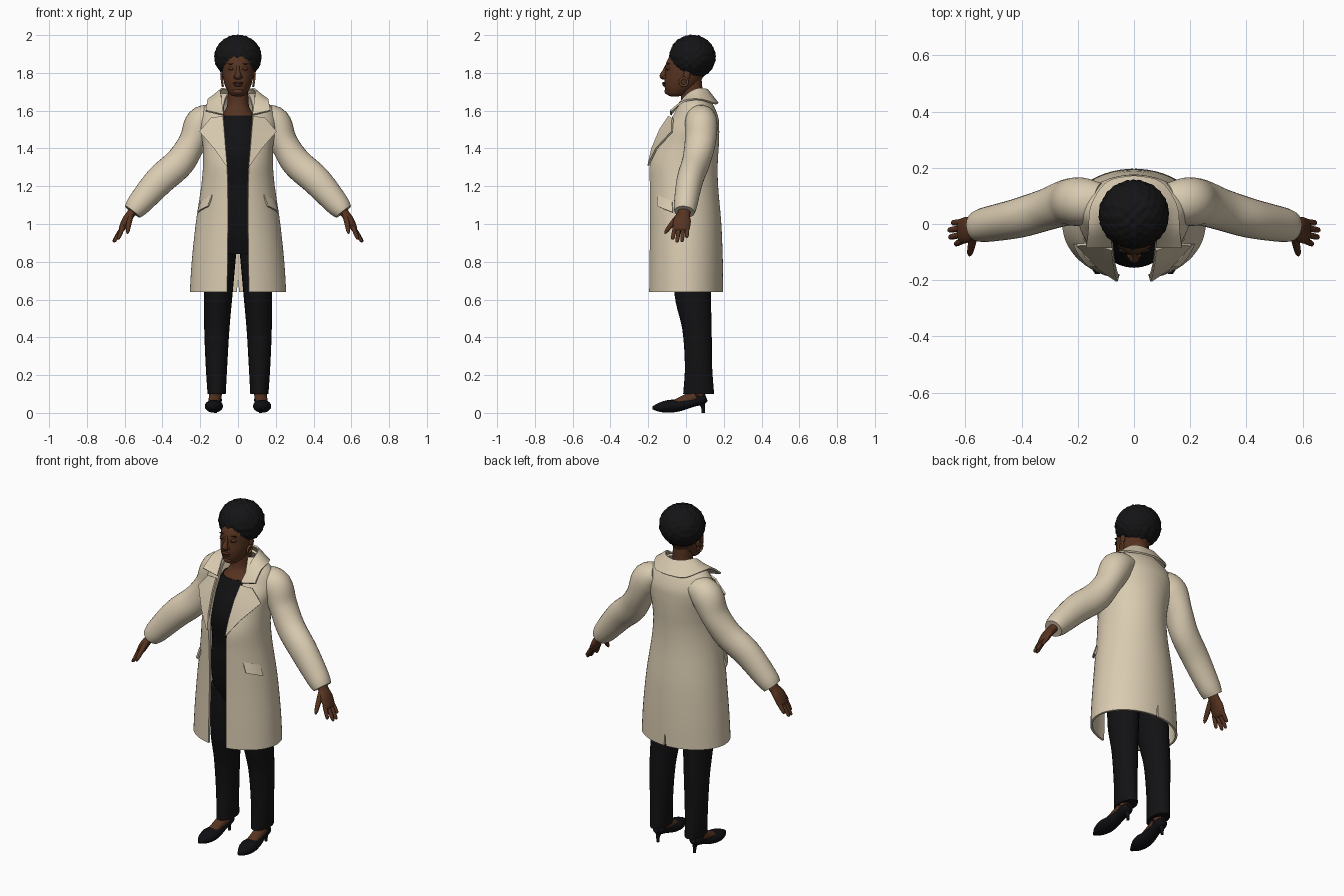
import bpy, bmesh, math
from mathutils import Vector

cube = bpy.data.objects.get("Cube")
if cube:
    bpy.data.objects.remove(cube)


def material(name, rgb):
    m = bpy.data.materials.new(name)
    m.use_nodes = True
    m.diffuse_color = (*rgb, 1)
    bsdf = next(n for n in m.node_tree.nodes if n.type == 'BSDF_PRINCIPLED')
    bsdf.inputs["Base Color"].default_value = (*rgb, 1)
    return m


CREAM = material("cream wool", (0.70, 0.60, 0.44))
BLACK = material("black cloth", (0.006, 0.006, 0.007))
HAIR = material("black hair", (0.007, 0.007, 0.008))
SHOE = material("shoe leather", (0.005, 0.005, 0.007))
SKIN = material("brown skin", (0.095, 0.034, 0.015))
LIP = material("lip brown", (0.075, 0.022, 0.014))
EARRING = material("bronze", (0.16, 0.065, 0.025))
parts = []


def smooth(rows, k=5):
    """Catmull-Rom resampling of a list of tuples."""
    out = []
    for i in range(len(rows) - 1):
        p0, p1 = rows[max(i - 1, 0)], rows[i]
        p2, p3 = rows[i + 1], rows[min(i + 2, len(rows) - 1)]
        for s in range(k):
            t = s / k
            out.append(tuple(b + t / 2 * (c - a + t * (2 * a - 5 * b + 4 * c - d + t * (3 * (b - c) + d - a)))
                             for a, b, c, d in zip(p0, p1, p2, p3)))
    return out + [tuple(rows[-1])]


def skin_grid(name, rows, mat, closed=True, mirror=False, thick=0):
    """Skin rows of points into one surface."""
    bm = bmesh.new()
    grid = [[bm.verts.new(p) for p in row] for row in rows]
    n = len(grid[0])
    for low, high in zip(grid, grid[1:]):
        for j in range(n if closed else n - 1):
            k = (j + 1) % n
            bm.faces.new((low[j], low[k], high[k], high[j]))
    if closed:
        bm.faces.new(grid[0][::-1])
        bm.faces.new(grid[-1])
        bmesh.ops.recalc_face_normals(bm, faces=bm.faces)
    return finish(name, bm, mat, mirror, thick)


def finish(name, bm, mat, mirror=False, thick=0):
    me = bpy.data.meshes.new(name)
    bm.to_mesh(me)
    bm.free()
    me.materials.append(mat)
    ob = bpy.data.objects.new(name, me)
    bpy.context.collection.objects.link(ob)
    if mirror:
        mod = ob.modifiers.new("mirror", 'MIRROR')
        mod.merge_threshold = 0.0005
    if thick:
        mod = ob.modifiers.new("thickness", 'SOLIDIFY')
        mod.thickness, mod.offset = thick, -1
    parts.append(ob)
    return ob


def stack(name, rows, mat, n=32):
    """Horizontal ellipses: height, half width, front y, back y."""
    rings = []
    for z, w, f, b in smooth(rows):
        rings.append([(w * math.sin(a), (f + b) / 2 - (b - f) / 2 * math.cos(a), z)
                      for a in (math.tau * i / n for i in range(n))])
    return skin_grid(name, rings, mat)


def tube(name, path, mat, ref=(0, 1, 0), n=20, mirror=True, k=5):
    """Elliptical tube: x, y, z, radius across, radius along ref."""
    pts = smooth(path, k)
    rings = []
    for i, (x, y, z, r1, r2) in enumerate(pts):
        t = (Vector(pts[min(i + 1, len(pts) - 1)][:3]) - Vector(pts[max(i - 1, 0)][:3])).normalized()
        u = t.cross(Vector(ref)).normalized()
        v = u.cross(t)
        c = Vector((x, y, z))
        rings.append([c + u * r1 * math.cos(a) + v * r2 * math.sin(a)
                      for a in (math.tau * j / n for j in range(n))])
    return skin_grid(name, rings, mat, mirror=mirror)


def blob(name, centre, size, mat, mirror=False, bump=0, seg=20):
    bm = bmesh.new()
    bmesh.ops.create_uvsphere(bm, u_segments=seg, v_segments=seg // 2, radius=1)
    for v in bm.verts:
        p = v.co.copy()
        r = 1 + bump * math.sin(17 * p.x + 2) * math.sin(17 * p.y) * math.sin(17 * p.z + 1)
        v.co = Vector(centre) + Vector([a * b * r for a, b in zip(p, size)])
    return finish(name, bm, mat, mirror)


def sheet(name, edge_a, edge_b, mat, thick, steps=4):
    """Mirrored cloth panel spanned between two edges."""
    rows = [[Vector(a).lerp(Vector(b), j / steps) for j in range(steps + 1)]
            for a, b in zip(edge_a, edge_b)]
    return skin_grid(name, rows, mat, closed=False, mirror=True, thick=thick)


# Coat body: height, half width, front y, back y, half opening
COAT = smooth([
    (.64, .255, -.200, .197, .058), (.80, .245, -.198, .195, .056),
    (1.0, .224, -.196, .187, .054), (1.2, .195, -.199, .170, .055),
    (1.32, .185, -.200, .168, .060), (1.42, .187, -.165, .174, .070),
    (1.5, .200, -.125, .176, .075), (1.56, .200, -.085, .172, .078),
    (1.62, .178, -.055, .150, .078), (1.66, .135, -.030, .125, .070),
    (1.69, .088, .000, .105, .055)])


def on_coat(a, z, off=0):
    w, f, b, g = min(COAT, key=lambda r: abs(r[0] - z))[1:]
    return ((w + off) * math.sin(a), (f + b) / 2 - ((b - f) / 2 + off) * math.cos(a), z)


rows = []
for z, w, f, b, g in COAT:
    start = math.asin(g / w)
    row = [on_coat(start + (math.pi - start) * i / 28, z) for i in range(29)]
    # Back vent stays open below the merge line
    row[-1] = (max(0, .72 - z) * 0.08, b, z)
    rows.append(row)
skin_grid("coat_body", rows, CREAM, closed=False, mirror=True, thick=.012)

# Sleeves
tube("sleeve", [(.12, .075, 1.575, .06, .07), (.19, .080, 1.535, .088, .086),
                (.243, .075, 1.43, .074, .082), (.31, .052, 1.325, .080, .074),
                (.415, .020, 1.23, .079, .070), (.525, -.002, 1.105, .064, .062),
                (.558, -.008, 1.064, .050, .054)], CREAM, n=28)

# Lapels, collar and pocket flaps
sheet("lapel",
      [(.058, -.204, 1.31), (.066, -.184, 1.4), (.074, -.142, 1.5), (.080, -.094, 1.572)],
      [(.064, -.205, 1.31), (.127, -.162, 1.4), (.205, -.078, 1.49), (.145, -.075, 1.562)],
      CREAM, .01)
sheet("collar",
      smooth([(0, .110, 1.705), (.05, .100, 1.71), (.085, .055, 1.71), (.088, .00, 1.67), (.078, -.078, 1.575)]),
      smooth([(0, .165, 1.635), (.09, .145, 1.635), (.145, .07, 1.655), (.160, -.01, 1.645), (.172, -.078, 1.595)]),
      CREAM, .01)
sheet("pocket_flap",
      [on_coat(.75 + .12 * i, 1.155 - .008 * i, .003) for i in range(5)],
      [on_coat(.78 + .12 * i, 1.095 - .008 * i, .016) for i in range(5)], CREAM, .009)

# Top and trousers
stack("black_top", [(.84, .14, -.06, .12), (.95, .165, -.10, .14), (1.1, .155, -.125, .13),
                    (1.2, .14, -.13, .12), (1.35, .14, -.156, .13), (1.45, .14, -.137, .14),
                    (1.52, .12, -.10, .13), (1.575, .10, -.068, .12)], BLACK)
tube("trouser_leg", [(.09, .03, .90, .085, .10), (.104, .035, .64, .076, .097),
                     (.112, .058, .45, .067, .078), (.114, .066, .25, .057, .072),
                     (.113, .067, .10, .048, .082)], BLACK, n=24)

# Feet and heeled shoes
tube("foot", [(.118, .075, .15, .034, .034), (.12, .06, .095, .034, .036),
              (.124, .0, .068, .032, .030), (.127, -.06, .05, .032, .020)], SKIN, ref=(0, 1, 1))
tube("shoe", [(.130, -.178, .026, .008, .008), (.130, -.135, .030, .034, .026),
              (.128, -.085, .035, .048, .034), (.126, -.03, .040, .044, .030),
              (.122, .03, .056, .035, .026), (.120, .085, .072, .034, .028),
              (.120, .108, .080, .018, .018)], SHOE, ref=(0, 0, 1))
tube("shoe_heel", [(.12, .082, .065, .022, .022), (.12, .09, .03, .010, .011),
                   (.12, .092, 0, .008, .009)], SHOE, n=12)

# Hands
tube("palm", [(.545, -.006, 1.085, .026, .034), (.570, -.012, 1.05, .023, .034),
              (.592, -.020, 1.02, .022, .046), (.615, -.025, .975, .017, .044),
              (.622, -.026, .962, .008, .034)], SKIN)
for finger, y, tip in (("index", -.058, (.636, -.072, .918)), ("middle", -.036, (.658, -.048, .903)),
                       ("ring", -.014, (.661, -.022, .905)), ("little", .007, (.648, .004, .928))):
    base = Vector((.608, y, .985))
    mid, end = base.lerp(Vector(tip), .55), Vector(tip)
    tube(finger + "_finger", [(*base, .012, .012), (*mid, .011, .011),
                              (*base.lerp(end, .92), .008, .009), (*end, .002, .002)], SKIN, n=10, k=3)
tube("thumb", [(.568, -.03, 1.05, .016, .018), (.578, -.075, 1.0, .014, .014),
               (.584, -.104, .962, .010, .010), (.586, -.113, .948, .002, .002)], SKIN, n=10, k=3)

# Neck and head
stack("neck", [(1.54, .098, -.075, .115), (1.575, .092, -.066, .115), (1.60, .07, -.047, .10),
               (1.64, .056, -.028, .09), (1.76, .053, -.03, .085)], SKIN)
stack("head", [(1.676, .020, -.082, -.04), (1.686, .042, -.100, .0), (1.72, .064, -.112, .05),
               (1.76, .077, -.115, .08), (1.80, .083, -.110, .10), (1.85, .084, -.106, .12),
               (1.90, .078, -.078, .12), (1.94, .05, -.03, .09)], SKIN)
tube("nose", [(0, -.100, 1.84, .008, .010), (0, -.112, 1.81, .010, .012),
              (0, -.122, 1.783, .018, .018), (0, -.112, 1.768, .012, .006)], SKIN, mirror=False, n=16)
blob("nostril_wing", (.014, -.113, 1.777), (.011, .012, .009), SKIN, mirror=True, seg=12)
blob("upper_lip", (0, -.114, 1.746), (.027, .012, .007), LIP)
blob("lower_lip", (0, -.112, 1.736), (.023, .013, .008), LIP)
blob("chin", (0, -.092, 1.702), (.030, .022, .018), SKIN)
blob("eyelid", (.035, -.093, 1.823), (.018, .012, .010), SKIN, mirror=True)
blob("lash_line", (.035, -.099, 1.817), (.016, .008, .002), HAIR, mirror=True)
blob("eyebrow", (.036, -.093, 1.848), (.020, .009, .003), HAIR, mirror=True)
blob("ear", (.084, .005, 1.79), (.010, .018, .028), SKIN, mirror=True)

# Hoop earrings
hoop = [(.084 + .003 * math.sin(a), -.012 + .020 * math.cos(a), 1.752 + .021 * math.sin(a))
        for a in (math.tau * i / 24 for i in range(25))]
tube("earring", [(*p, .006, .006) for p in hoop], EARRING, ref=(1, 0, 0), n=10, k=1)

# Cropped curly hair
blob("hair", (0, .034, 1.884), (.124, .122, .116), HAIR, bump=.035, seg=96)

# Bake modifiers, then shade
bpy.ops.object.select_all(action='DESELECT')
for ob in parts:
    ob.select_set(True)
bpy.context.view_layer.objects.active = parts[0]
bpy.ops.object.convert(target='MESH')
bpy.ops.object.shade_smooth_by_angle(angle=math.radians(40))
